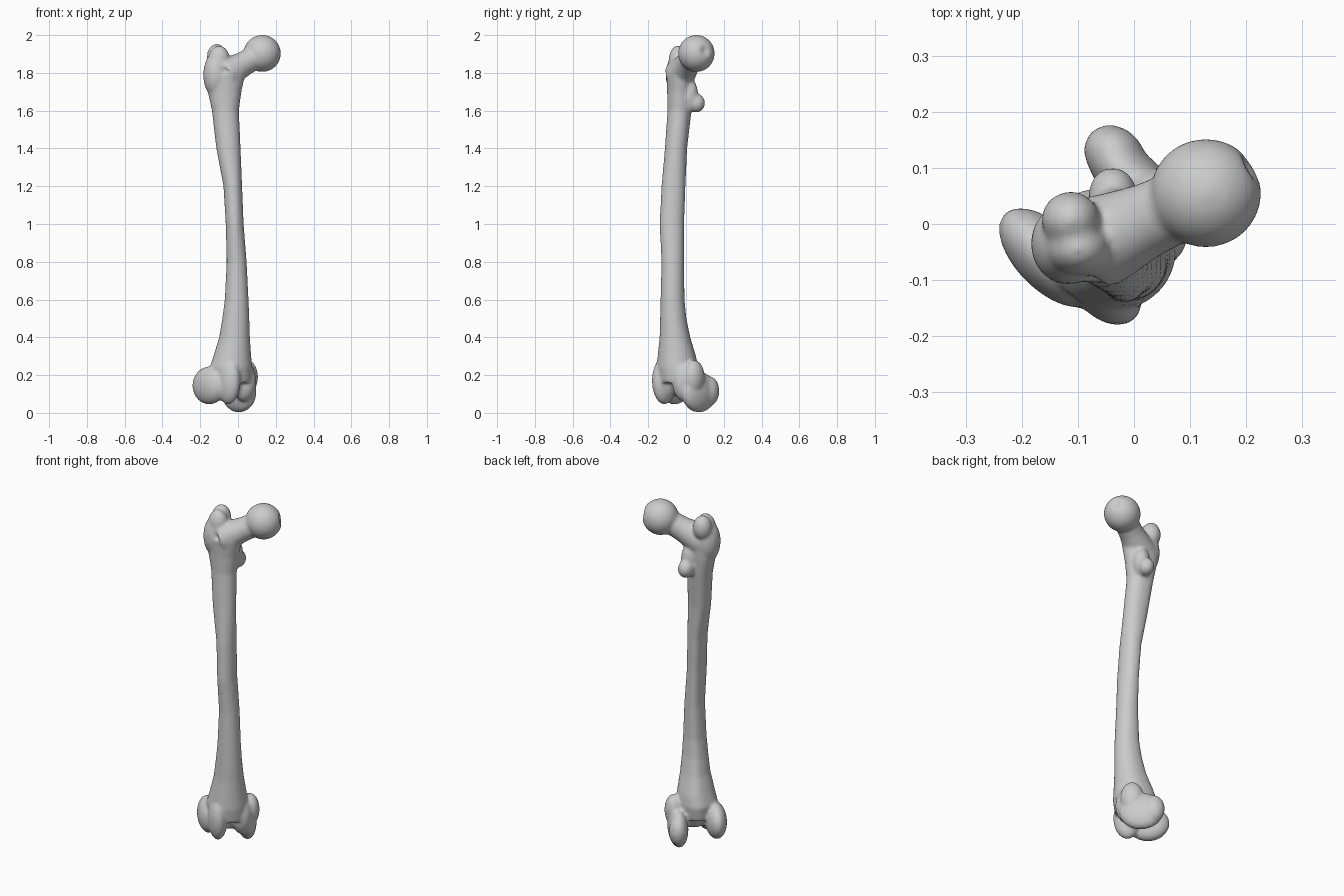
import bpy, bmesh, math
from mathutils import Vector, Matrix

cube = bpy.data.objects.get("Cube")
if cube:
    bpy.data.objects.remove(cube, do_unlink=True)

bm = bmesh.new()
TWIST = Matrix.Rotation(math.radians(45), 4, 'Z')  # knee end is turned against the hip end


def blob(centre, radii, frame=Matrix()):
    """Ellipsoid, optionally placed in a turned frame."""
    m = frame @ Matrix.Translation(centre) @ Matrix.Diagonal((*radii, 1))
    return bmesh.ops.create_uvsphere(bm, u_segments=32, v_segments=20, radius=1, matrix=m)["verts"]


def skin(rings):
    """Closed tube through rings of points."""
    loops = [[bm.verts.new(p) for p in ring] for ring in rings]
    n = len(loops[0])
    for a, b in zip(loops, loops[1:]):
        for i in range(n):
            bm.faces.new((a[i], a[(i + 1) % n], b[(i + 1) % n], b[i]))
    bm.faces.new(loops[0][::-1])
    bm.faces.new(loops[-1])


def shaft_ring(z, x0, x1, y0, y1, n=40):
    """Oval with a raised ridge along the rear."""
    pts = []
    for i in range(n):
        t = 2 * math.pi * i / n
        k = 1 + 0.13 * max(0, math.cos(t - math.radians(125))) ** 10
        pts.append(Vector(((x0 + x1) / 2 + (x1 - x0) / 2 * k * math.cos(t),
                           (y0 + y1) / 2 + (y1 - y0) / 2 * k * math.sin(t), z)))
    return pts


def tube_ring(p, axis, r, n=32):
    q = axis.to_track_quat('Z', 'Y')
    return [p + q @ Vector((r * math.cos(2 * math.pi * i / n), r * math.sin(2 * math.pi * i / n), 0))
            for i in range(n)]


# Shaft: height, x range, y range
skin([shaft_ring(*s) for s in (
    (0.16, -0.14, 0.07, -0.14, 0.05), (0.24, -0.15, 0.075, -0.155, 0.06),
    (0.3, -0.13, 0.07, -0.15, 0.05), (0.4, -0.10, 0.063, -0.14, 0.02),
    (0.5, -0.083, 0.06, -0.137, 0.0), (0.6, -0.07, 0.056, -0.135, -0.01),
    (0.8, -0.06, 0.046, -0.13, -0.012), (1.0, -0.065, 0.03, -0.14, -0.012),
    (1.2, -0.077, 0.022, -0.13, -0.005), (1.4, -0.115, 0.014, -0.112, 0.004),
    (1.6, -0.138, 0.005, -0.098, 0.027), (1.7, -0.16, 0.018, -0.1, 0.035),
    (1.8, -0.17, 0.04, -0.105, 0.04))])

# Ball of the hip with a small pit
head_c, pit = Vector((0.128, 0.055, 1.903)), Vector((0.85, 0.5, 0.15)).normalized()
for v in blob(head_c, (0.099, 0.097, 0.098)):
    d = (v.co - head_c).normalized().dot(pit)
    if d > 0.96:
        v.co -= pit * 0.018 * (d - 0.96) / 0.04

# Neck
a, b = Vector((-0.07, -0.035, 1.79)), Vector((0.12, 0.05, 1.9))
skin([tube_ring(a.lerp(b, t), b - a, r) for t, r in
      ((0, 0.085), (0.25, 0.075), (0.5, 0.066), (0.75, 0.064), (1, 0.07))])

# Greater and lesser trochanters
blob((-0.118, -0.035, 1.79), (0.066, 0.073, 0.12))
blob((-0.1, -0.042, 1.865), (0.058, 0.05, 0.08))
blob((-0.113, 0.008, 1.885), (0.052, 0.05, 0.069))
blob((-0.038, 0.054, 1.64), (0.043, 0.047, 0.05))
blob((-0.035, 0.02, 1.68), (0.045, 0.045, 0.09))

# Knee end, in the turned frame: outer condyle, outer lip, inner condyle, inner lip, epicondyle, bridge
for c, r in (((-0.15, 0.065, 0.145), (0.058, 0.112, 0.1)),
             ((-0.118, -0.045, 0.17), (0.052, 0.076, 0.125)),
             ((0.052, 0.045, 0.11), (0.053, 0.12, 0.108)),
             ((0.062, 0.11, 0.115), (0.05, 0.06, 0.08)),
             ((0.015, -0.03, 0.17), (0.058, 0.068, 0.11)),
             ((0.066, -0.005, 0.19), (0.049, 0.062, 0.09)),
             ((-0.05, 0.0, 0.2), (0.11, 0.075, 0.115))):
    blob(c, r, TWIST)

bmesh.ops.recalc_face_normals(bm, faces=bm.faces)
mesh = bpy.data.meshes.new("thigh_bone")
bm.to_mesh(mesh)
bm.free()
bone = bpy.data.objects.new("thigh_bone", mesh)
bpy.context.collection.objects.link(bone)

mat = bpy.data.materials.new("bone_grey")
mat.use_nodes = True
grey = (0.6, 0.6, 0.6, 1)
mat.diffuse_color = grey
mat.node_tree.nodes["Principled BSDF"].inputs["Base Color"].default_value = grey
mesh.materials.append(mat)

# Fuse all parts into one soft surface
fuse = bone.modifiers.new("fuse", 'REMESH')
fuse.mode, fuse.voxel_size, fuse.use_smooth_shade = 'VOXEL', 0.008, True
soften = bone.modifiers.new("soften", 'SMOOTH')
soften.factor, soften.iterations = 0.5, 10

bpy.context.view_layer.objects.active = bone
bone.select_set(True)
bpy.ops.object.convert(target='MESH')
bpy.ops.object.shade_smooth()
